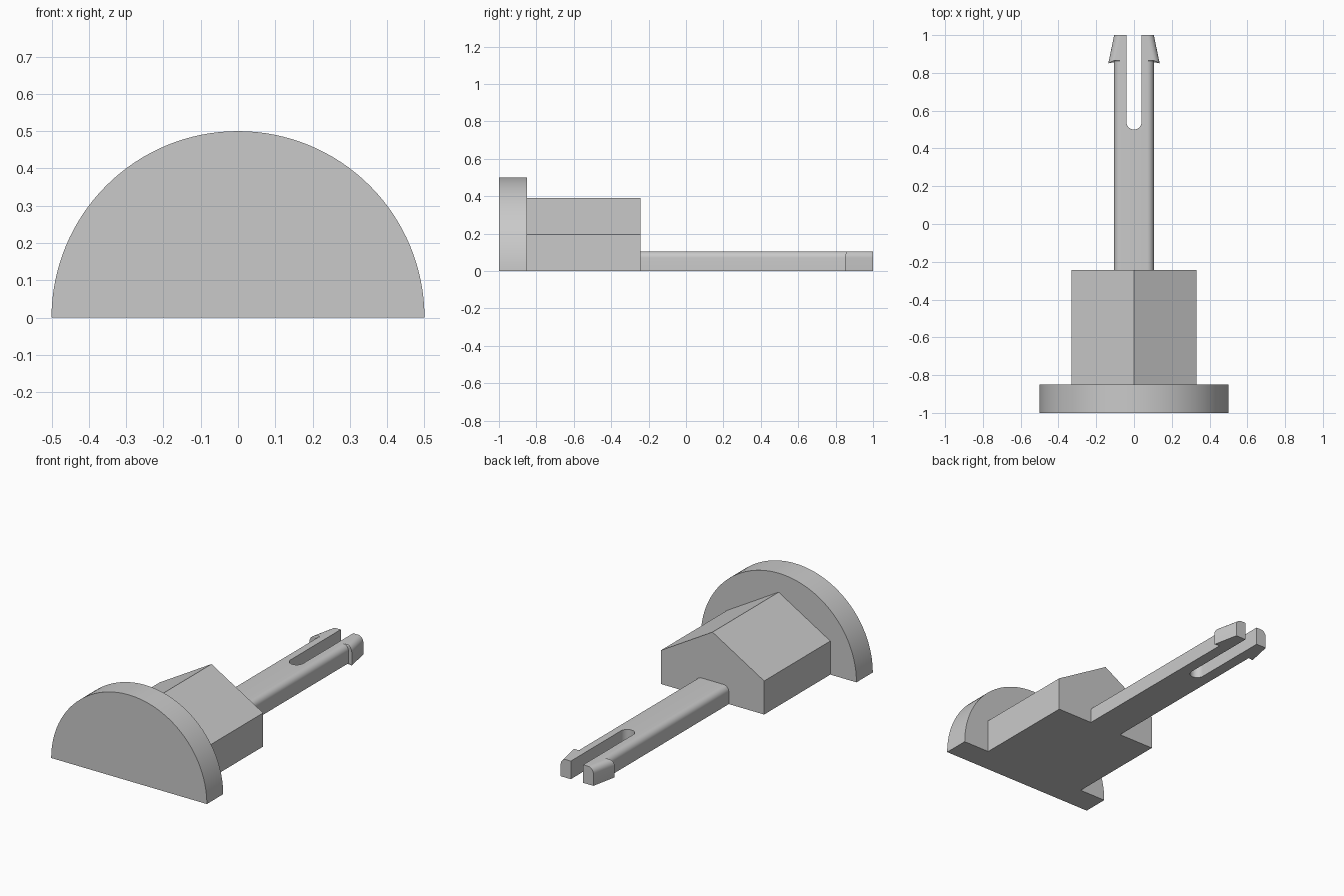
import bpy, bmesh, math
from math import sin, cos, pi

if "Cube" in bpy.data.objects:
    bpy.data.objects.remove(bpy.data.objects["Cube"])

GREY = (0.59, 0.59, 0.59, 1)
grey = bpy.data.materials.new("plain grey")
grey.use_nodes = True
grey.diffuse_color = GREY
grey.node_tree.nodes["Principled BSDF"].inputs["Base Color"].default_value = GREY


def loft(name, rings, mirrored=False):
    """Solid through rings of points; a mirrored one is left open along x = 0."""
    bm = bmesh.new()
    loops = [[bm.verts.new(p) for p in ring] for ring in rings]
    n = len(loops[0])
    for a, b in zip(loops, loops[1:]):
        for i in range(n):
            j = (i + 1) % n
            bm.faces.new((a[i], a[j], b[j], b[i]))
    bm.faces.new(loops[0])
    bm.faces.new(loops[-1])
    bmesh.ops.recalc_face_normals(bm, faces=bm.faces)
    if mirrored:
        seam = [f for f in bm.faces if all(abs(v.co.x) < 1e-5 for v in f.verts)]
        bmesh.ops.delete(bm, geom=seam, context='FACES')
    mesh = bpy.data.meshes.new(name)
    bm.to_mesh(mesh)
    bm.free()
    mesh.materials.append(grey)
    ob = bpy.data.objects.new(name, mesh)
    bpy.context.collection.objects.link(ob)
    if mirrored:
        ob.modifiers.new("mirror", 'MIRROR').merge_threshold = 0.0001
    return ob


def prism(name, profile, y0, y1):
    return loft(name, [[(x, y, z) for x, z in profile] for y in (y0, y1)])


# Half-round head
STEPS = 64
arc = [(0.5 * cos(pi * i / STEPS), 0.5 * sin(pi * i / STEPS)) for i in range(STEPS + 1)]
head = prism("head", arc, -1, -0.85)

# Half-hexagon collar
prism("collar", [(-0.332, 0), (0.332, 0), (0.332, 0.195), (0, 0.39), (-0.332, 0.195)],
      -0.85, -0.243)

# Shaft half: rounded upper edge, round-ended slot, tapered barb at the tip
HALF, HEIGHT, ROUND, SLOT = 0.105, 0.105, 0.035, 0.04


def section(inner, width, y, undercut=0):
    corner = [(width - ROUND + ROUND * cos(pi / 2 * i / 8),
               HEIGHT - ROUND + ROUND * sin(pi / 2 * i / 8)) for i in range(9)]
    pts = [(inner, 0), (width, 0)] + corner + [(inner, HEIGHT)]
    return [(x, y - undercut * max(0, x - HALF), z) for x, z in pts]


slot_end = [section(SLOT * sin(pi / 2 * i / 10), HALF, 0.54 - SLOT * cos(pi / 2 * i / 10))
            for i in range(11)]
barb = [section(SLOT, HALF, 0.864), section(SLOT, 0.136, 0.866, 0.5), section(SLOT, HALF, 1)]
shaft = loft("shaft", [section(0, HALF, -0.243)] + slot_end + barb, mirrored=True)

# Smooth the curved walls, keep the edges crisp
for ob in (head, shaft):
    bpy.ops.object.select_all(action='DESELECT')
    ob.select_set(True)
    bpy.context.view_layer.objects.active = ob
    bpy.ops.object.shade_smooth_by_angle(angle=math.radians(30))
